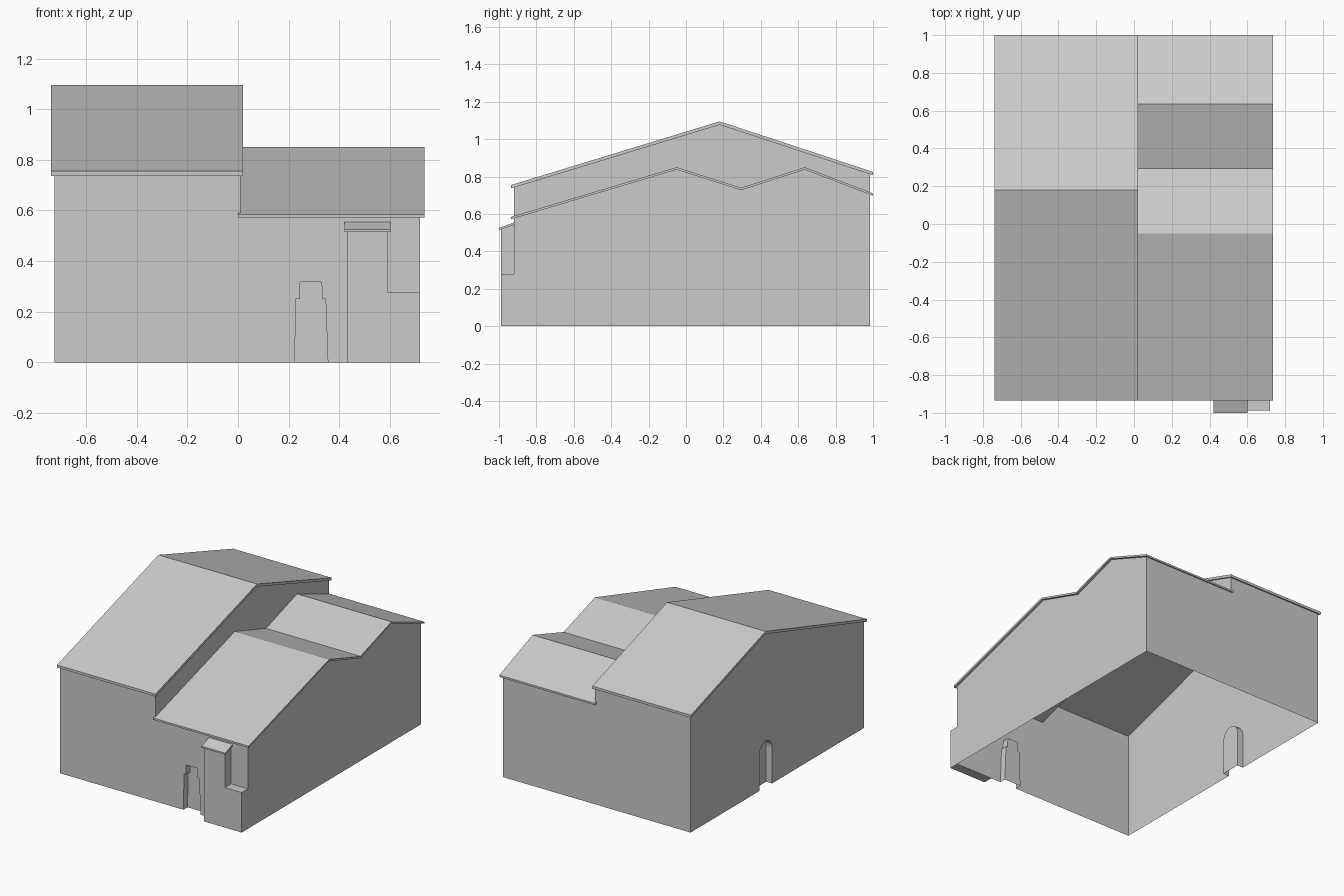
import bpy, bmesh, math
from mathutils import Vector

cube = bpy.data.objects.get("Cube")
if cube:
    bpy.data.objects.remove(cube, do_unlink=True)

grey = bpy.data.materials.new("plain_grey")
grey.use_nodes = True
colour = (0.6, 0.6, 0.6, 1)
grey.diffuse_color = colour
grey.node_tree.nodes["Principled BSDF"].inputs["Base Color"].default_value = colour


def finish(name, bm):
    mesh = bpy.data.meshes.new(name)
    bm.to_mesh(mesh)
    bm.free()
    mesh.materials.append(grey)
    obj = bpy.data.objects.new(name, mesh)
    bpy.context.collection.objects.link(obj)
    return obj


def face(bm, points):
    return bm.faces.new([bm.verts.new(p) for p in points])


def prism(name, profile, x0, x1):
    """Closed solid: a (y, z) profile swept along x."""
    bm = bmesh.new()
    base = face(bm, [(x0, y, z) for y, z in profile])
    geom = bmesh.ops.extrude_face_region(bm, geom=[base], use_keep_orig=True)["geom"]
    verts = [g for g in geom if isinstance(g, bmesh.types.BMVert)]
    bmesh.ops.translate(bm, verts=verts, vec=(x1 - x0, 0, 0))
    bmesh.ops.recalc_face_normals(bm, faces=bm.faces)
    return finish(name, bm)


def roof(name, ridge_line, thick, x0, x1):
    under = [(y, z - thick) for y, z in reversed(ridge_line)]
    return prism(name, ridge_line + under, x0, x1)


def height(line, y):
    for (y0, z0), (y1, z1) in zip(line, line[1:]):
        if y0 <= y <= y1:
            return z0 + (z1 - z0) * (y - y0) / (y1 - y0) - 0.008


def wall(name, outline, to_3d, outward, door=(), depth=0.045):
    """Single wall sheet, with an optional doorway set into its bottom edge."""
    bm = bmesh.new()
    face(bm, [to_3d(*p) for p in list(door) + outline])
    if door:
        inset = -Vector(outward) * depth
        front = [Vector(to_3d(*p)) for p in door]
        back = [p + inset for p in front]
        face(bm, back)
        for i in range(len(door) - 1):
            face(bm, [front[i], front[i + 1], back[i + 1], back[i]])
    out = Vector(outward)
    centre = sum((Vector(to_3d(*p)) for p in door), Vector()) / max(len(door), 1)
    centre += out * 0.02
    bm.normal_update()
    for f in bm.faces:
        d = f.normal.dot(out)
        # wall and door panel face outward, jambs face into the opening
        if abs(d) < 0.5:
            d = f.normal.dot(centre - f.calc_center_median())
        if d < 0:
            f.normal_flip()
    return finish(name, bm)


# Main dimensions
LEFT, MID, RIGHT = -0.725, 0.01, 0.72
FRONT, BACK = -0.92, 0.985
tall = [(-0.935, 0.755), (0.18, 1.095), (1.0, 0.825)]
low = [(-0.935, 0.585), (-0.05, 0.85), (0.295, 0.74), (0.635, 0.85), (1.0, 0.71)]

# Roofs
roof("tall_roof", tall, 0.018, -0.738, 0.02)
roof("low_roof", low, 0.013, 0.0, 0.736)


def top_edge(line):
    inner = [(y, z - 0.008) for y, z in line[1:-1]]
    return [(FRONT, height(line, FRONT))] + inner + [(BACK, height(line, BACK))]


# Gable walls
arch = [(0.09, 0)] + [(0.16 - 0.07 * math.cos(math.pi * i / 10),
                       0.25 + 0.07 * math.sin(math.pi * i / 10)) for i in range(11)] + [(0.23, 0)]
wall("tall_gable_wall", [(BACK, 0)] + top_edge(tall)[::-1] + [(FRONT, 0)],
     lambda y, z: (LEFT, y, z), (-1, 0, 0), arch)
wall("low_gable_wall", [(BACK, 0)] + top_edge(low)[::-1] + [(FRONT, 0)],
     lambda y, z: (RIGHT, y, z), (1, 0, 0))
wall("step_wall", top_edge(tall) + top_edge(low)[::-1],
     lambda y, z: (MID, y, z), (1, 0, 0))


# Front and back walls, stepped where the roofs change height
def stepped(y):
    hl, ht = height(low, y), height(tall, y)
    return [(RIGHT, 0), (RIGHT, hl), (MID, hl), (MID, ht), (LEFT, ht), (LEFT, 0)]


front_door = [(0.225, 0), (0.228, 0.25), (0.244, 0.25), (0.246, 0.317),
              (0.33, 0.317), (0.334, 0.25), (0.346, 0.25), (0.355, 0)]
wall("front_wall", stepped(FRONT), lambda x, z: (x, FRONT, z), (0, -1, 0), front_door)
wall("back_wall", stepped(BACK), lambda x, z: (x, BACK, z), (0, 1, 0))

# Buttress with its sloping cap, and the low block beside it
OUT = -0.988
prism("buttress", [(OUT, 0), (FRONT, 0), (FRONT, 0.545), (OUT, 0.522)], 0.432, 0.59)
prism("buttress_cap", [(-1.0, 0.514), (FRONT, 0.542), (FRONT, 0.555), (-1.0, 0.525)], 0.42, 0.602)
prism("low_block", [(OUT, 0), (FRONT, 0), (FRONT, 0.278), (OUT, 0.278)], 0.59, RIGHT)
